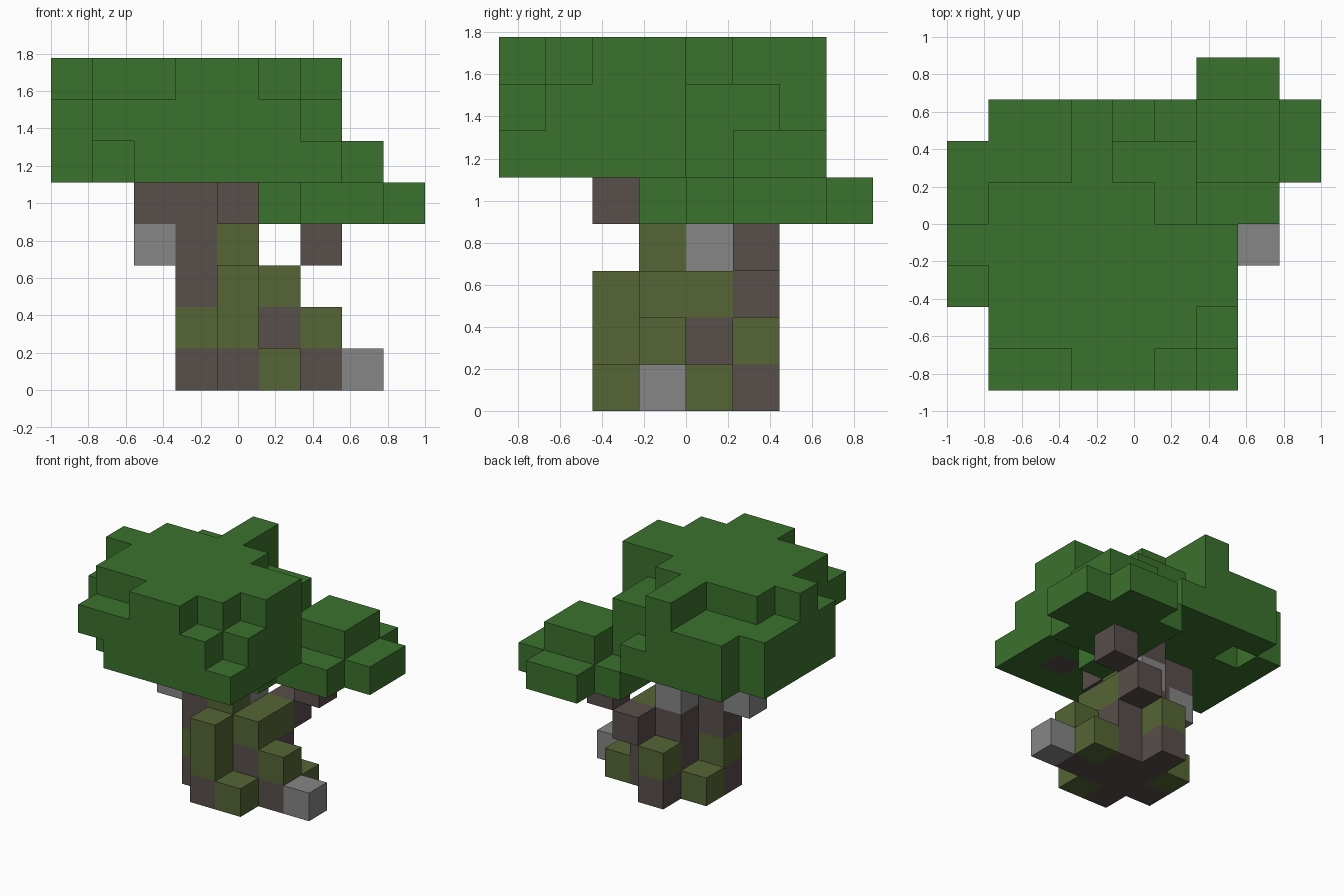
import bpy, bmesh
from mathutils import Vector

if "Cube" in bpy.data.objects:
    bpy.data.objects.remove(bpy.data.objects["Cube"], do_unlink=True)

CELL = 2 / 9
ORIGIN = Vector((-1, -4 * CELL, 0))


def material(name, color):
    mat = bpy.data.materials.new(name)
    mat.use_nodes = True
    mat.diffuse_color = (*color, 1)
    bsdf = mat.node_tree.nodes["Principled BSDF"]
    bsdf.inputs["Base Color"].default_value = (*color, 1)
    bsdf.inputs["Roughness"].default_value = 0.9
    return mat


# Layers from the ground up: (first row, rows from front to back)
# f = foliage, b = bark, m = moss, s = stone
LAYERS = [
    # trunk
    (2, ["....bm...",
         "...bbbbs.",
         "...mbbm..",
         "....b...."]),
    (2, ["....m....",
         "...mbbm..",
         "....bb...",
         "....m...."]),
    (2, ["....m....",
         "...bbm...",
         "....bm...",
         ".....b..."]),
    (3, ["..sbm....",
         "....s....",
         "......b.."]),
    # branches and low foliage
    (2, ["....b....",
         "..bbbf...",
         "....bfff.",
         ".....ffff",
         ".....ffff",
         "......ff."]),
    # crown
    (0, ["..fffff..",
         ".ffffbf..",
         "fffffff..",
         "fffffff..",
         "ffffff...",
         "f.ffffff.",
         ".ffff.ff."]),
    (0, [".fffff...",
         ".ffffff..",
         "fffffff..",
         "fffffff..",
         "ffffff...",
         "ffffff...",
         ".fff....."]),
    (0, ["...ff....",
         ".fffff...",
         ".ffffff..",
         "fffffff..",
         ".ffff....",
         "...f.....",
         "...f....."]),
]

cells = {}
for z, (first, rows) in enumerate(LAYERS):
    for y, row in enumerate(rows, first):
        for x, kind in enumerate(row):
            if kind != ".":
                cells[x, y, z] = kind


def build_part(name, kind, mat):
    """Join all blocks of one kind, keeping only the exposed sides."""
    bm = bmesh.new()
    for cell, k in cells.items():
        if k != kind:
            continue
        centre = Vector(cell) + Vector((0.5, 0.5, 0.5))
        for axis in range(3):
            for sign in (-1, 1):
                n = Vector((0, 0, 0))
                n[axis] = sign
                if tuple(int(c + d) for c, d in zip(cell, n)) in cells:
                    continue
                u = Vector((0, 0, 0))
                u[(axis + 1) % 3] = 0.5
                v = n.cross(u)
                mid = centre + n / 2
                corners = (mid + u + v, mid - u + v, mid - u - v, mid + u - v)
                bm.faces.new([bm.verts.new(ORIGIN + c * CELL) for c in corners])
    bmesh.ops.remove_doubles(bm, verts=bm.verts[:], dist=0.001)
    mesh = bpy.data.meshes.new(name)
    bm.to_mesh(mesh)
    bm.free()
    mesh.materials.append(mat)
    obj = bpy.data.objects.new(name, mesh)
    bpy.context.collection.objects.link(obj)


build_part("foliage", "f", material("leaf green", (0.044, 0.165, 0.027)))
build_part("trunk_bark", "b", material("bark brown", (0.098, 0.077, 0.070)))
build_part("trunk_moss", "m", material("moss olive", (0.091, 0.130, 0.036)))
build_part("stones", "s", material("stone grey", (0.238, 0.238, 0.238)))
